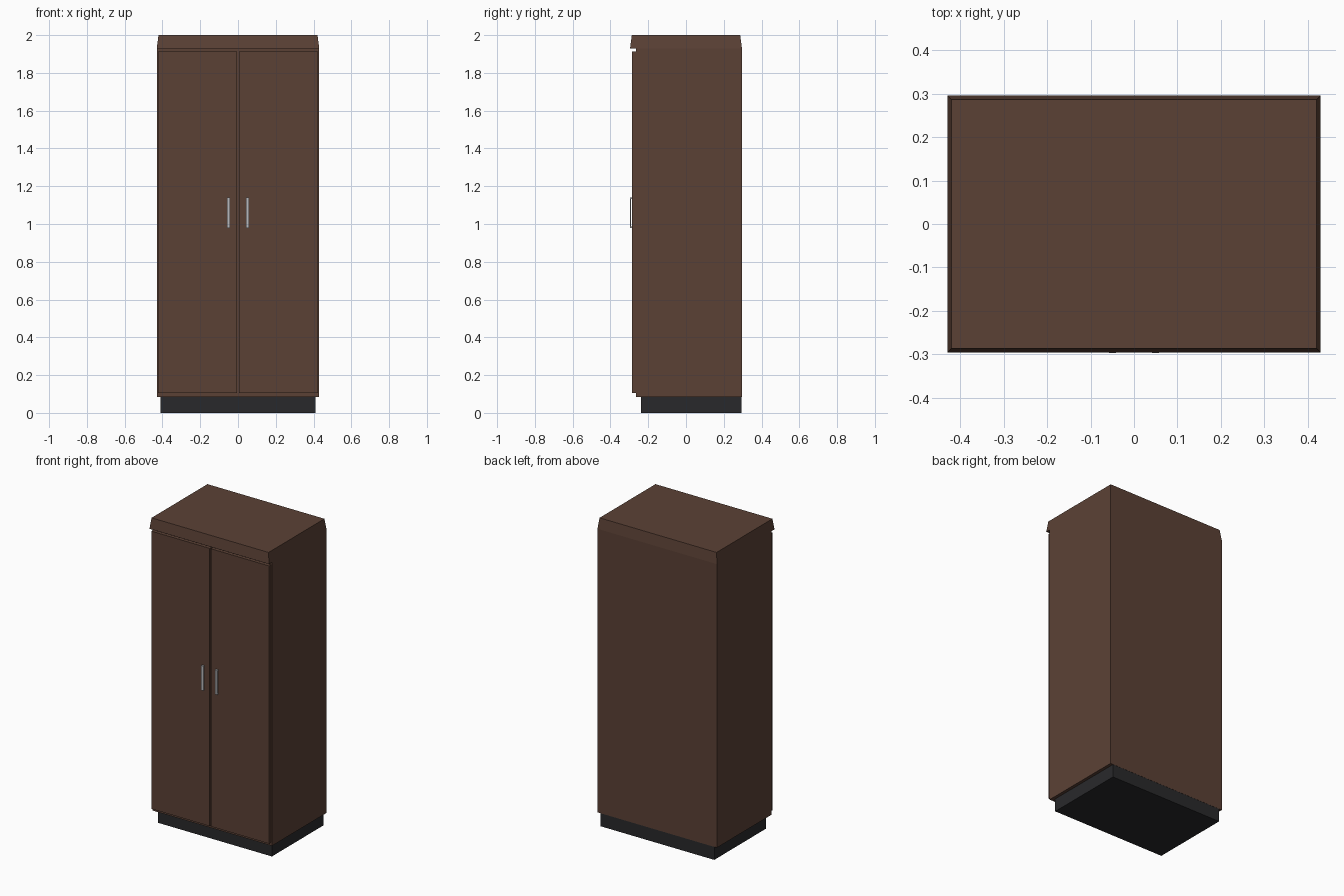
import bpy, bmesh

if "Cube" in bpy.data.objects:
    bpy.data.objects.remove(bpy.data.objects["Cube"])


def material(name, color):
    m = bpy.data.materials.new(name)
    m.diffuse_color = (*color, 1)
    m.use_nodes = True
    m.node_tree.nodes["Principled BSDF"].inputs["Base Color"].default_value = m.diffuse_color
    return m


wood = material("dark_wood", (0.105, 0.053, 0.036))
black = material("plinth_black", (0.022, 0.022, 0.024))
metal = material("brushed_metal", (0.5, 0.5, 0.52))


def add_box(bm, x, y, z, inset=0.0):
    """Box from (min, max) ranges; inset pulls the top edges inward."""
    geo = bmesh.ops.create_cube(bm, size=1)
    cx, cy = sum(x) / 2, sum(y) / 2
    for v in geo["verts"]:
        top = v.co.z > 0
        v.co.x = cx + v.co.x * (x[1] - x[0] - (2 * inset if top else 0))
        v.co.y = cy + v.co.y * (y[1] - y[0] - (2 * inset if top else 0))
        v.co.z = z[1] if top else z[0]


def make(name, mat, *boxes):
    bm = bmesh.new()
    for b in boxes:
        add_box(bm, *b)
    me = bpy.data.meshes.new(name)
    bm.to_mesh(me)
    bm.free()
    me.materials.append(mat)
    ob = bpy.data.objects.new(name, me)
    bpy.context.collection.objects.link(ob)
    return ob


# Recessed base, cabinet body and tapered cornice
make("plinth", black, ((-0.41, 0.41), (-0.237, 0.295), (0, 0.085)))
make("body", wood, ((-0.43, 0.43), (-0.265, 0.296), (0.085, 1.93)))
make("cornice", wood, ((-0.43, 0.43), (-0.296, 0.296), (1.93, 2.0), 0.009))

# Doors and handles, one per side
for side, s in (("left", -1), ("right", 1)):
    def span(a, b):
        return tuple(sorted((s * a, s * b)))

    make(side + "_door", wood, (span(0.004, 0.423), (-0.285, -0.265), (0.105, 1.912)))
    # Handle bar on two short posts
    bar_x = span(0.042, 0.058)
    make(side + "_handle", metal,
         (bar_x, (-0.297, -0.290), (0.98, 1.14)),
         (bar_x, (-0.290, -0.285), (0.98, 0.988)),
         (bar_x, (-0.290, -0.285), (1.132, 1.14)))
